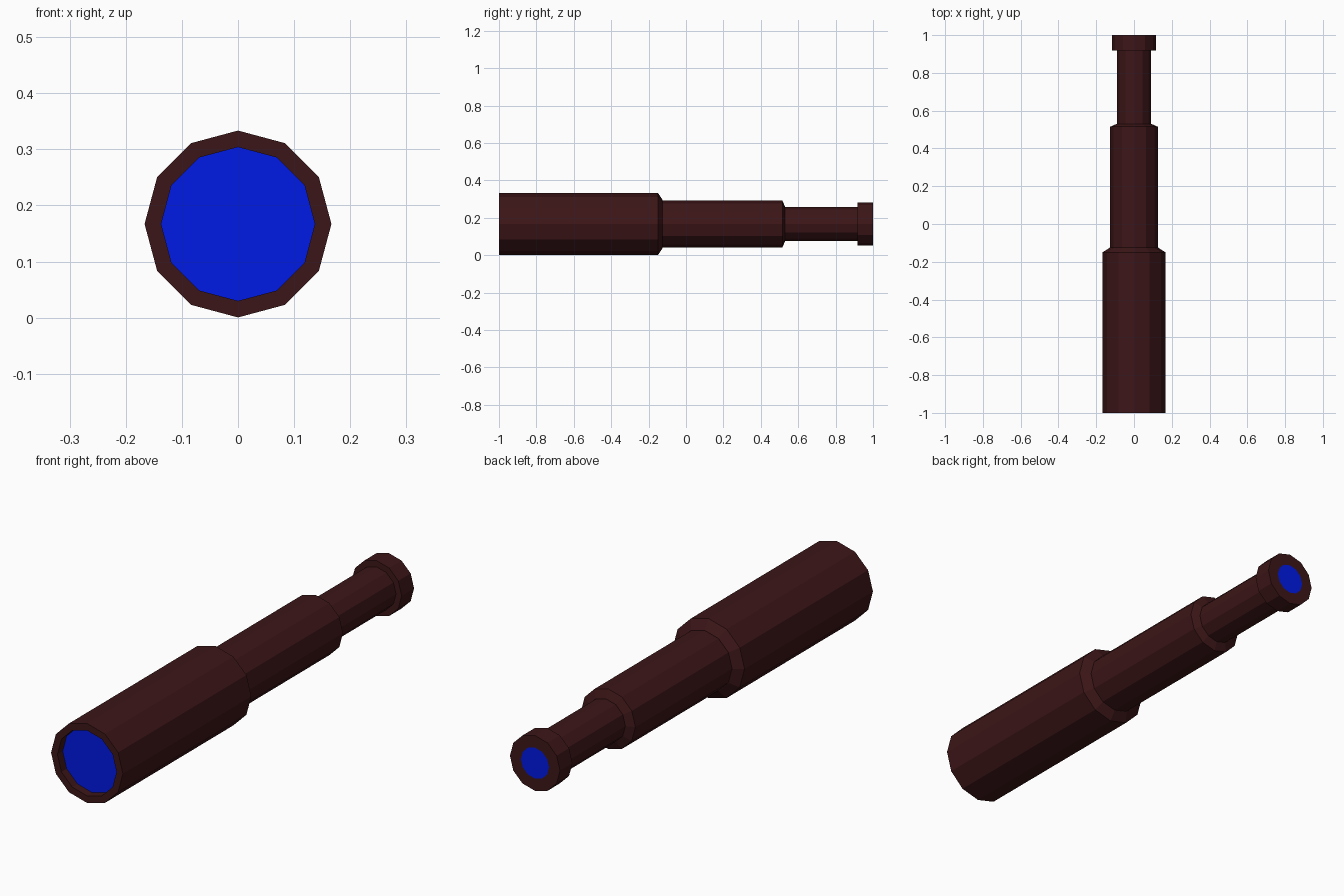
import bpy, bmesh
from math import sin, cos, pi

cube = bpy.data.objects.get("Cube")
if cube:
    bpy.data.objects.remove(cube, do_unlink=True)

SIDES = 12
AXIS_Z = 0.167


def make_material(name, rgb):
    mat = bpy.data.materials.new(name)
    mat.use_nodes = True
    mat.diffuse_color = (*rgb, 1)
    mat.node_tree.nodes["Principled BSDF"].inputs["Base Color"].default_value = (*rgb, 1)
    return mat


brown = make_material("dark brown", (0.046, 0.008, 0.009))
blue = make_material("lens blue", (0, 0.01, 0.78))


def lathe(name, profile, mat, closed=False):
    """Turn (radius, y) points around the long axis; cap the ends unless closed."""
    bm = bmesh.new()
    rings = []
    for r, y in profile:
        angles = [2 * pi * i / SIDES for i in range(SIDES)]
        rings.append([bm.verts.new((r * sin(a), y, AXIS_Z + r * cos(a))) for a in angles])
    pairs = list(zip(rings, rings[1:]))
    if closed:
        pairs.append((rings[-1], rings[0]))
    else:
        bm.faces.new(rings[0])
        bm.faces.new(rings[-1])
    for a, b in pairs:
        for i in range(SIDES):
            j = (i + 1) % SIDES
            bm.faces.new((a[i], a[j], b[j], b[i]))
    bmesh.ops.recalc_face_normals(bm, faces=bm.faces)
    mesh = bpy.data.meshes.new(name)
    bm.to_mesh(mesh)
    bm.free()
    mesh.materials.append(mat)
    obj = bpy.data.objects.new(name, mesh)
    bpy.context.collection.objects.link(obj)
    return obj


# Large front barrel: open recess at the front, chamfered shoulder at the back
lathe("front_barrel", [(0.137, -0.96), (0.137, -1), (0.1665, -1),
                       (0.1665, -0.15), (0.128, -0.125)], brown)

# Middle draw tube with chamfered shoulder
lathe("middle_tube", [(0.126, -0.14), (0.126, 0.515), (0.092, 0.53)], brown)

# Narrow rear draw tube
lathe("rear_tube", [(0.09, 0.51), (0.09, 0.93)], brown)

# Eyepiece collar, a ring around the rear lens
lathe("eyepiece", [(0.065, 0.918), (0.116, 0.918), (0.116, 1), (0.065, 1)],
      brown, closed=True)

# Lenses
lathe("front_lens", [(0.137, -0.965), (0.137, -0.958)], blue)
lathe("rear_lens", [(0.065, 0.993), (0.065, 1)], blue)
